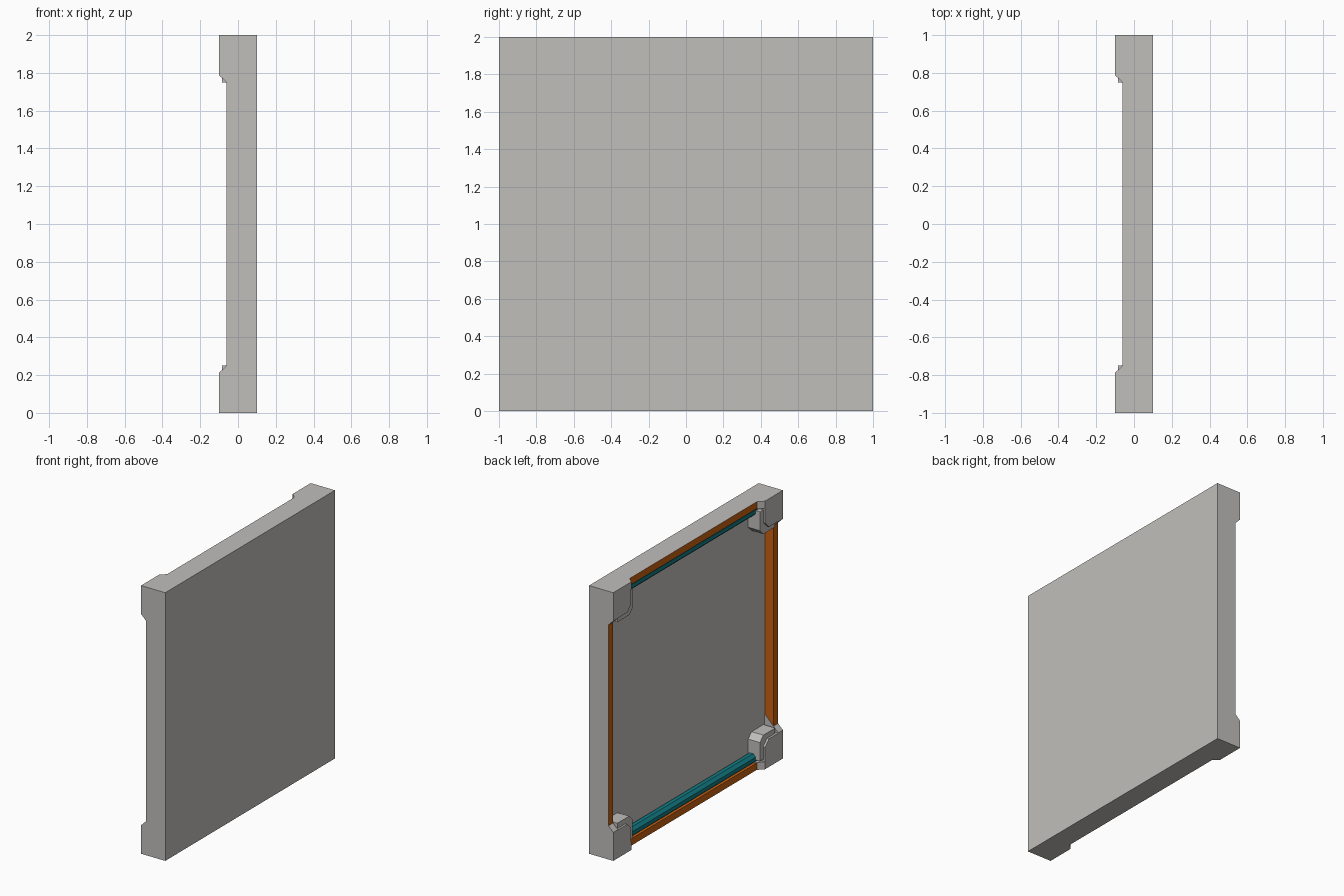
import bpy, bmesh, math
from mathutils import Vector

if "Cube" in bpy.data.objects:
    bpy.data.objects.remove(bpy.data.objects["Cube"])


def mat(name, col):
    m = bpy.data.materials.new(name)
    m.diffuse_color = (*col, 1)
    m.use_nodes = True
    m.node_tree.nodes["Principled BSDF"].inputs["Base Color"].default_value = m.diffuse_color
    return m


GREY = mat("panel grey", (0.53, 0.52, 0.50))
ORANGE = mat("trim orange", (0.58, 0.12, 0.006))
TEAL = mat("pipe teal", (0.006, 0.20, 0.23))


def loft(name, ring_a, ring_b, mats, rule=None):
    """Closed prism between two matching rings of points."""
    bm = bmesh.new()
    a = [bm.verts.new(p) for p in ring_a]
    b = [bm.verts.new(p) for p in ring_b]
    n = len(a)
    bm.faces.new(a)
    bm.faces.new(b)
    for i in range(n):
        bm.faces.new((a[i], a[(i + 1) % n], b[(i + 1) % n], b[i]))
    bmesh.ops.recalc_face_normals(bm, faces=bm.faces)
    bm.normal_update()
    if rule:
        for f in bm.faces:
            f.material_index = rule(f)
    me = bpy.data.meshes.new(name)
    bm.to_mesh(me)
    bm.free()
    for m in mats:
        me.materials.append(m)
    ob = bpy.data.objects.new(name, me)
    bpy.context.collection.objects.link(ob)
    return ob


def box(name, lo, hi, mats, rule=None):
    (x0, y0, z0), (x1, y1, z1) = lo, hi
    ring = [(y0, z0), (y1, z0), (y1, z1), (y0, z1)]
    return loft(name, [(x0, *p) for p in ring], [(x1, *p) for p in ring], mats, rule)


DEPTH = 0.012   # inner face of the wall plate
RIM = -0.06     # back of the rim
W = 0.052       # rim width

# Wall plate
box("wall_plate", (DEPTH, -1, 0), (0.1, 1, 2), [GREY])


# Rim bars: orange on the back and inward faces, grey outside
def rim_rule(f):
    c = f.calc_center_median() - Vector((0, 0, 1))
    outside = f.normal.x > 0.5 or abs(c.y) > 0.99 or abs(c.z) > 0.99
    return 0 if outside else 1


for s, nm in ((-1, "right"), (1, "left")):
    ya, yb = sorted((s * (1 - W), s))
    box("rim_" + nm, (RIM, ya, W), (DEPTH, yb, 2 - W), [GREY, ORANGE], rim_rule)
for nm, z0, z1 in (("bottom", 0, W), ("top", 2 - W, 2)):
    box("rim_" + nm, (RIM, -1, z0), (DEPTH, 1, z1), [GREY, ORANGE], rim_rule)

# Pipes along the bottom and top
for nm, zc in (("bottom", 0.077), ("top", 1.923)):
    ring = [(-0.015 + 0.038 * math.cos(math.pi * (i + 0.5) / 4),
             zc + 0.038 * math.sin(math.pi * (i + 0.5) / 4)) for i in range(8)]
    loft("pipe_" + nm, [(x, -0.8, z) for x, z in ring],
         [(x, 0.8, z) for x, z in ring], [TEAL])

# Corner blocks, a and b are distances in from the side and the end
BLOCK = [(0, 0), (0.21, 0), (0.21, 0.165), (0.165, 0.21), (0, 0.21)]
INNER = [(0.07, 0.07), (0.25, 0.07), (0.25, 0.21), (0.21, 0.25), (0.07, 0.25)]
WEDGE = [(-0.1, 0.15), (-0.1, 0.212), (DEPTH, 0.322), (DEPTH, 0.15)]

for sy, ny in ((-1, "right"), (1, "left")):
    for sz, nz in ((-1, "bottom"), (1, "top")):
        tag = "_" + nz + "_" + ny

        def at(x, a, b):
            return (x, sy * (1 - a), 1 + sz * (1 - b))

        loft("corner_block" + tag, [at(-0.1, *p) for p in BLOCK],
             [at(DEPTH, *p) for p in BLOCK], [GREY])
        loft("corner_clamp" + tag, [at(-0.085, *p) for p in INNER],
             [at(DEPTH, *p) for p in INNER], [GREY])
        # Sloped braces running onto both rims
        loft("side_brace" + tag, [at(x, 0, b) for x, b in WEDGE],
             [at(x, W + 0.003, b) for x, b in WEDGE], [GREY])
        loft("end_brace" + tag, [at(x, b, 0) for x, b in WEDGE],
             [at(x, b, W + 0.003) for x, b in WEDGE], [GREY])
